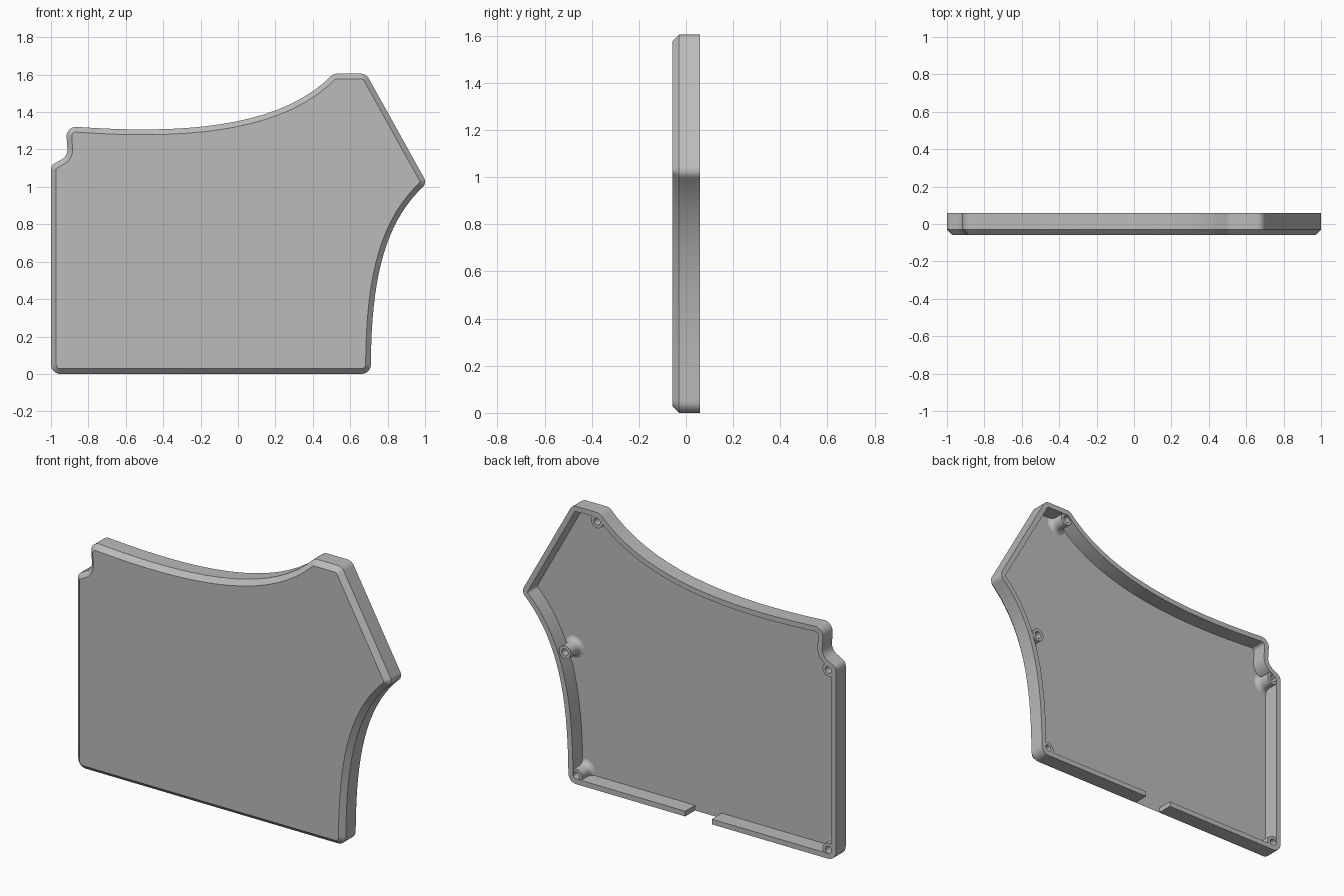
import bpy, bmesh, math
from mathutils import Vector

if "Cube" in bpy.data.objects:
    bpy.data.objects.remove(bpy.data.objects["Cube"])

FRONT, BACK, FLOOR = -0.058, 0.06, -0.03
CHAMFER, WALL = 0.028, 0.03

grey = bpy.data.materials.new("plain grey")
grey.use_nodes = True
grey.diffuse_color = (0.5, 0.5, 0.5, 1)
grey.node_tree.nodes["Principled BSDF"].inputs["Base Color"].default_value = (0.5, 0.5, 0.5, 1)


def bezier(a, b, c, d, n=18):
    """Inner samples of a cubic curve, as (x, z, no corner radius)."""
    a, b, c, d = map(Vector, (a, b, c, d))
    out = []
    for i in range(1, n):
        t = i / n
        u = 1 - t
        p = a * u**3 + b * (3 * u * u * t) + c * (3 * u * t * t) + d * t**3
        out.append((p.x, p.y, 0))
    return out


# Outline, counter-clockwise: x, z, corner radius
OUTLINE = [(-1, 0, 0.05), (0.71, 0, 0.05)]
OUTLINE += bezier((0.71, 0), (0.71, 0.45), (0.76, 0.80), (1.01, 1.02))
OUTLINE += [(1.01, 1.02, 0.04), (0.685, 1.605, 0.045), (0.51, 1.605, 0.05)]
OUTLINE += bezier((0.51, 1.605), (0.22, 1.30), (-0.35, 1.28), (-0.92, 1.325))
OUTLINE += [(-0.92, 1.325, 0.05), (-0.91, 1.165, 0.06), (-1, 1.115, 0.035)]


def outline(inset, steps=8):
    """Outline moved inward, with rounded corners; same point count for every inset."""
    pts = [Vector(p[:2]) for p in OUTLINE]
    count, loop = len(pts), []
    for i, p in enumerate(pts):
        d0 = (p - pts[i - 1]).normalized()
        d1 = (pts[(i + 1) % count] - p).normalized()
        n0, n1 = Vector((-d0.y, d0.x)), Vector((-d1.y, d1.x))
        corner = p + (n0 + n1) * (inset / (1 + n0.dot(n1)))
        r = OUTLINE[i][2]
        if r == 0:
            loop.append(corner)
            continue
        side = 1 if d0.cross(d1) > 0 else -1
        r = max(r - side * inset, 0.004)
        turn = d0.angle(d1)
        start = corner - d0 * r * math.tan(turn / 2)
        for k in range(steps + 1):
            a = turn * k / steps
            loop.append(start + d0 * r * math.sin(a) + n0 * side * r * (1 - math.cos(a)))
    return loop


def finish(name, bm):
    bmesh.ops.recalc_face_normals(bm, faces=bm.faces)
    mesh = bpy.data.meshes.new(name)
    bm.to_mesh(mesh)
    bm.free()
    mesh.materials.append(grey)
    ob = bpy.data.objects.new(name, mesh)
    bpy.context.collection.objects.link(ob)
    return ob


def stack(name, levels):
    """Closed solid through a chain of (inset, y) outline rings."""
    bm = bmesh.new()
    rings = [[bm.verts.new((p.x, y, p.y)) for p in outline(d)] for d, y in levels]
    for a, b in zip(rings, rings[1:]):
        for i in range(len(a)):
            bm.faces.new((a[i - 1], a[i], b[i], b[i - 1]))
    bm.faces.new(rings[0])
    bm.faces.new(rings[-1])
    return finish(name, bm)


def boolean(ob, other, operation):
    mod = ob.modifiers.new("cut", "BOOLEAN")
    mod.operation, mod.object, mod.solver = operation, other, "EXACT"


def hide(ob):
    ob.hide_render = True
    ob.display_type = "WIRE"
    ob.hide_set(True)


def smooth(ob):
    bpy.ops.object.select_all(action="DESELECT")
    ob.select_set(True)
    bpy.context.view_layer.objects.active = ob
    for mod in list(ob.modifiers):
        bpy.ops.object.modifier_apply(modifier=mod.name)
    bpy.ops.object.shade_smooth_by_angle(angle=math.radians(30))


# Hollow shell: chamfered front, straight walls, open back
shell = stack("case_shell", [(CHAMFER, FRONT), (0, FRONT + CHAMFER), (0, BACK),
                             (WALL, BACK), (WALL, FLOOR)])

# Cable gap through the bottom wall
bm = bmesh.new()
bmesh.ops.create_cube(bm, size=1)
for v in bm.verts:
    v.co = (-0.122 + v.co.x * 0.17, 0.035 + v.co.y * 0.13, v.co.z * 0.12)
gap = finish("gap_cutter", bm)
boolean(shell, gap, "DIFFERENCE")
smooth(shell)
hide(gap)

# Screw posts with flared feet, trimmed to stay inside the walls
trim = stack("post_trimmer", [(0.012, FRONT + 0.01), (0.012, BACK + 0.02)])
PROFILE = [(0, -0.04), (0.062, -0.04), (0.062, -0.03), (0.05, -0.026), (0.042, -0.018),
           (0.038, -0.004), (0.038, 0.056), (0.02, 0.056), (0.02, -0.02), (0, -0.02)]
POSTS = {"top": (0.53, 1.55), "right_side": (0.735, 0.74), "lower_right": (0.663, 0.047),
         "left_side": (-0.95, 1.09), "lower_left": (-0.95, 0.05)}
for name, (x, z) in POSTS.items():
    bm = bmesh.new()
    verts = [bm.verts.new((x + r, y, z)) for r, y in PROFILE]
    edges = [bm.edges.new(pair) for pair in zip(verts, verts[1:])]
    bmesh.ops.spin(bm, geom=verts + edges, cent=(x, 0, z), axis=(0, 1, 0),
                   angle=math.tau, steps=32, use_duplicate=False)
    bmesh.ops.remove_doubles(bm, verts=bm.verts, dist=0.0005)
    post = finish(name + "_screw_post", bm)
    boolean(post, trim, "INTERSECT")
    smooth(post)
hide(trim)
